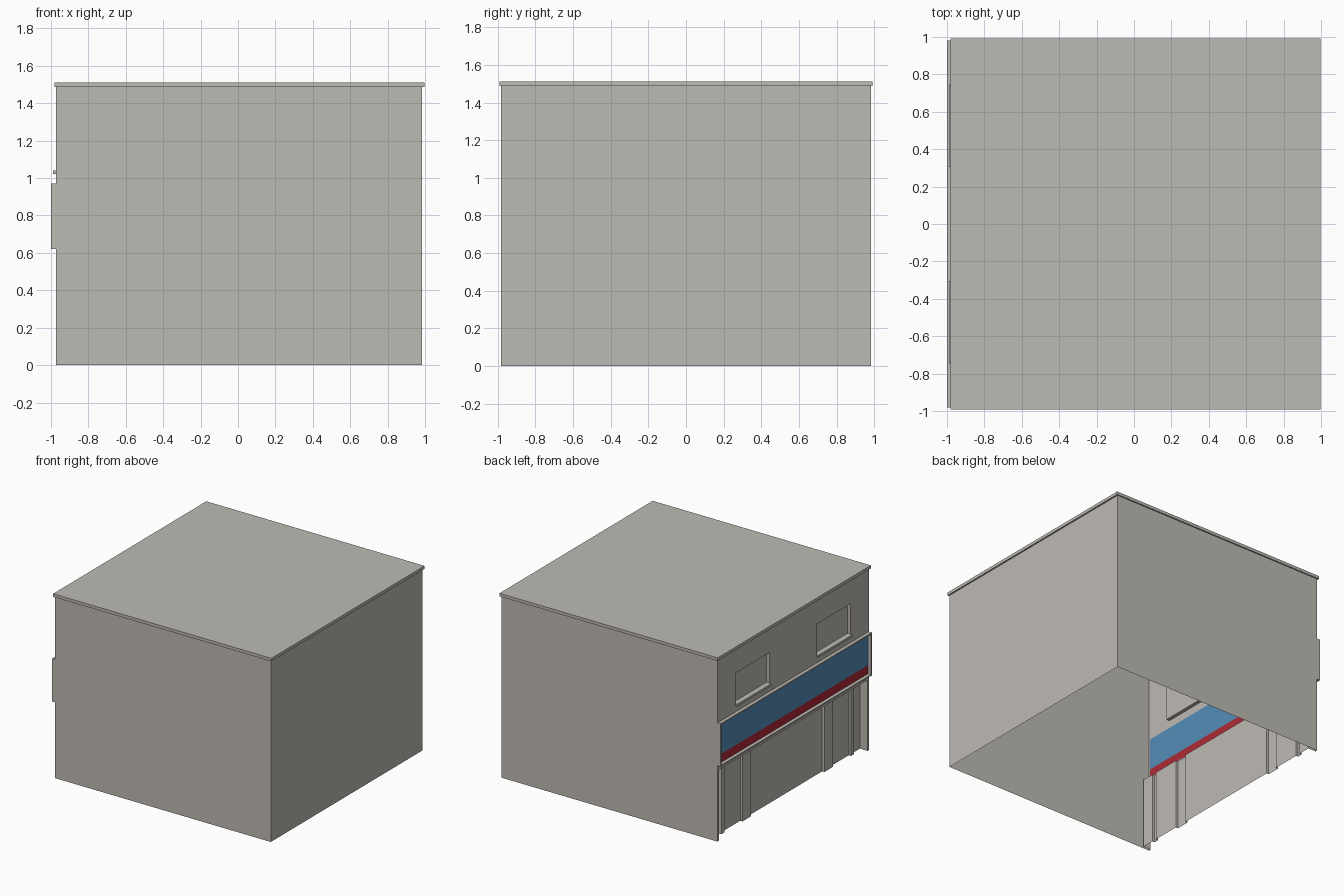
import bpy, bmesh
from math import radians

cube = bpy.data.objects.get("Cube")
if cube:
    bpy.data.objects.remove(cube, do_unlink=True)


def material(name, rgb):
    m = bpy.data.materials.new(name)
    m.use_nodes = True
    m.diffuse_color = (*rgb, 1)
    m.node_tree.nodes["Principled BSDF"].inputs["Base Color"].default_value = (*rgb, 1)
    return m


stone = material("warm_grey_stone", (0.515, 0.495, 0.456))
blue = material("sign_blue", (0.089, 0.27, 0.479))
red = material("sign_red", (0.418, 0.023, 0.037))


def finish(name, bm, mats):
    mesh = bpy.data.meshes.new(name)
    bm.to_mesh(mesh)
    bm.free()
    for m in mats:
        mesh.materials.append(m)
    ob = bpy.data.objects.new(name, mesh)
    bpy.context.collection.objects.link(ob)
    return ob


def box(name, x, y, z):
    """Stone block spanning three (low, high) ranges."""
    bm = bmesh.new()
    bmesh.ops.create_cube(bm, size=1)
    for v in bm.verts:
        v.co = [sum(r) / 2 + c * (r[1] - r[0]) for r, c in zip((x, y, z), v.co)]
    return finish(name, bm, [stone])


# Overall shell dimensions
X0, X1, Y, TOP = -0.972, 0.985, 0.982, 1.487
SIGN_LOW, SIGN_SPLIT, SIGN_HIGH = 0.63, 0.70, 0.96
SHOP_TOP, SILL, WIN_TOP = 0.58, 1.04, 1.29
SHOP_Y, WIN_IN, WIN_OUT, SIGN_Y = 0.963, 0.305, 0.745, 0.97


# Depth of the street facade behind its front plane
def depth(y, z):
    a = abs(y)
    if z < SHOP_TOP and a < SHOP_Y:
        pillar = 0.475 < a < 0.585 or 0.82 < a < 0.86
        return 0.05 if pillar else 0.07
    if SILL < z < WIN_TOP and WIN_IN < a < WIN_OUT:
        return 0.028
    return 0


def paint(y, z):
    if abs(y) < SIGN_Y and SIGN_LOW < z < SIGN_HIGH:
        return 2 if z < SIGN_SPLIT else 1
    return 0


# Facade with recessed shopfront, pillars and windows
half = [WIN_IN, 0.475, 0.585, WIN_OUT, 0.82, 0.86, SHOP_Y, SIGN_Y, Y]
ys = [-h for h in reversed(half)] + half
zs = [0, SHOP_TOP, SIGN_LOW, SIGN_SPLIT, SIGN_HIGH, SILL, WIN_TOP, TOP]
bm = bmesh.new()


def quad(*pts, mat=0):
    f = bm.faces.new([bm.verts.new(p) for p in pts])
    f.material_index = mat


for i, (ya, yb) in enumerate(zip(ys, ys[1:])):
    for k, (za, zb) in enumerate(zip(zs, zs[1:])):
        ym, zm = (ya + yb) / 2, (za + zb) / 2
        x = X0 + depth(ym, zm)
        quad((x, yb, za), (x, ya, za), (x, ya, zb), (x, yb, zb), mat=paint(ym, zm))
        # Reveals towards the next cell along and above
        if i + 2 < len(ys):
            xn = X0 + depth((yb + ys[i + 2]) / 2, zm)
            if xn != x:
                p = [(x, yb, za), (x, yb, zb), (xn, yb, zb), (xn, yb, za)]
                quad(*(p if xn > x else p[::1]))
        if k + 2 < len(zs):
            xn = X0 + depth(ym, (zb + zs[k + 2]) / 2)
            if xn != x:
                quad((x, ya, zb), (x, yb, zb), (xn, yb, zb), (xn, ya, zb))

# Plain side and rear walls, open underneath
quad((X0, -Y, 0), (X1, -Y, 0), (X1, -Y, TOP), (X0, -Y, TOP))
quad((X1, -Y, 0), (X1, Y, 0), (X1, Y, TOP), (X1, -Y, TOP))
quad((X1, Y, 0), (X0, Y, 0), (X0, Y, TOP), (X1, Y, TOP))
bmesh.ops.remove_doubles(bm, verts=bm.verts, dist=0.0005)
bmesh.ops.recalc_face_normals(bm, faces=bm.faces)
bmesh.ops.dissolve_limit(bm, angle_limit=radians(1), verts=bm.verts,
                         edges=bm.edges, delimit={'MATERIAL'})
finish("building_walls", bm, [stone, blue, red])

# Roof slab
box("roof_slab", (-0.982, 0.997), (-0.992, 0.992), (TOP, 1.512))

# Raised frame around the sign
OUT = (-1.0, X0)
box("sign_frame_top", OUT, (-0.98, 0.98), (SIGN_HIGH, 0.972))
box("sign_frame_bottom", OUT, (-0.98, 0.98), (0.62, SIGN_LOW))
for side, s in (("left", 1), ("right", -1)):
    box("sign_frame_" + side, OUT, sorted((s * SIGN_Y, s * 0.98)), (SIGN_LOW, SIGN_HIGH))
    # Window sill
    box("window_sill_" + side, (-0.988, X0 + 0.028),
        sorted((s * WIN_IN, s * WIN_OUT)), (1.022, SILL))
